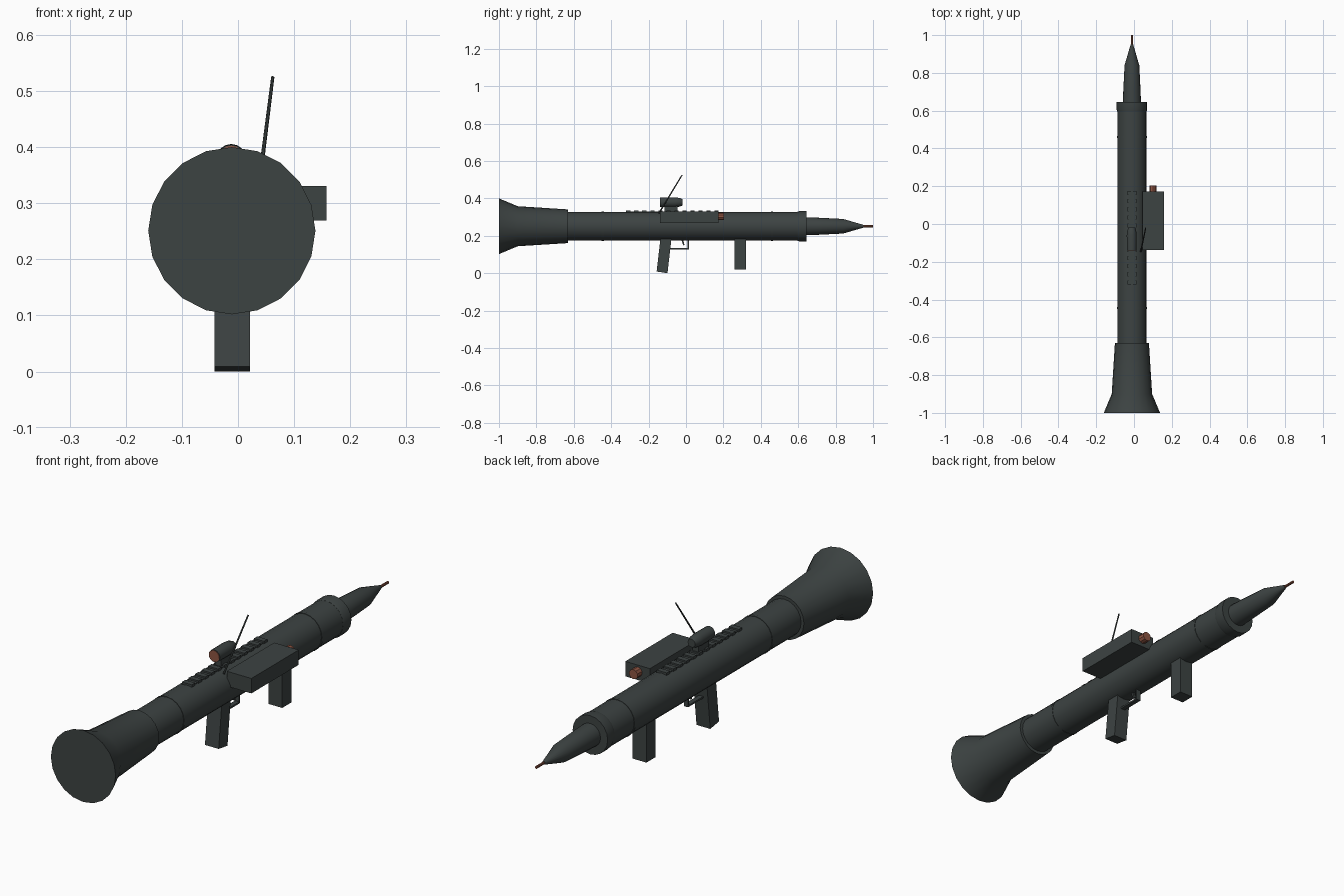
import bpy, bmesh, math
from mathutils import Vector

if "Cube" in bpy.data.objects:
    bpy.data.objects.remove(bpy.data.objects["Cube"])

CX, CZ = -0.011, 0.251   # axis of the tube


def material(name, rgb):
    m = bpy.data.materials.new(name)
    m.diffuse_color = (*rgb, 1)
    m.use_nodes = True
    m.node_tree.nodes["Principled BSDF"].inputs["Base Color"].default_value = m.diffuse_color
    return m


GREY = material("dark grey green", (0.046, 0.056, 0.055))
COPPER = material("copper", (0.27, 0.09, 0.055))


def finish(name, bm, mat, smooth=False):
    bmesh.ops.recalc_face_normals(bm, faces=bm.faces)
    me = bpy.data.meshes.new(name)
    bm.to_mesh(me)
    bm.free()
    ob = bpy.data.objects.new(name, me)
    bpy.context.collection.objects.link(ob)
    me.materials.append(mat)
    if smooth:
        bpy.ops.object.select_all(action='DESELECT')
        ob.select_set(True)
        bpy.context.view_layer.objects.active = ob
        bpy.ops.object.shade_smooth_by_angle(angle=math.radians(25))
    return ob


def lathe(name, profile, mat=GREY, sides=20, cx=CX, cz=CZ):
    """Capped solid of revolution along y from (y, radius) pairs."""
    bm = bmesh.new()
    rings = []
    for y, r in profile:
        rings.append([bm.verts.new((cx + r * math.sin(2 * math.pi * i / sides), y,
                                    cz + r * math.cos(2 * math.pi * i / sides)))
                      for i in range(sides)])
    for a, b in zip(rings, rings[1:]):
        for i in range(sides):
            j = (i + 1) % sides
            bm.faces.new((a[i], a[j], b[j], b[i]))
    bm.faces.new(rings[0])
    bm.faces.new(rings[-1])
    return finish(name, bm, mat, True)


def extrude_x(name, outline, x0, x1, mat=GREY):
    """Side outline of (y, z) points extruded from x0 to x1."""
    bm = bmesh.new()
    f = bm.faces.new([bm.verts.new((x0, y, z)) for y, z in outline])
    ext = bmesh.ops.extrude_face_region(bm, geom=[f])
    for v in ext["geom"]:
        if isinstance(v, bmesh.types.BMVert):
            v.co.x = x1
    return finish(name, bm, mat)


def box(name, x0, x1, y0, y1, z0, z1, mat=GREY):
    return extrude_x(name, [(y0, z0), (y1, z0), (y1, z1), (y0, z1)], x0, x1, mat)


# Launch tube, muzzle collar, exhaust bell
lathe("launch_tube", [(-0.64, 0.077), (0.61, 0.077)])
lathe("muzzle_collar", [(0.595, 0.0775), (0.605, 0.0805), (0.645, 0.0805)])
lathe("exhaust_bell", [(-1.0, 0.149), (-0.9, 0.107), (-0.63, 0.09)])
for i, y in enumerate((-0.445, 0.46)):
    lathe(f"tube_band_{i + 1}", [(y - 0.006, 0.0788), (y + 0.006, 0.0788)])

# Rocket and its fuse rod
lathe("rocket", [(0.64, 0.048), (0.70, 0.046), (0.84, 0.039), (0.95, 0.007)])
lathe("rocket_fuse", [(0.945, 0.0055), (1.0, 0.0055)], COPPER, 10)

# Top rail: base strip with cross slats
box("rail_base", -0.030, 0.008, -0.32, 0.175, 0.31, 0.3285)
SLATS = 12
for i in range(SLATS):
    y = -0.32 + i * (0.495 - 0.022) / (SLATS - 1)
    box(f"rail_slat_{i + 1}", -0.034, 0.012, y, y + 0.022, 0.315, 0.335)

# Sight with lens and mount
lathe("sight", [(-0.138, 0.0255), (-0.06, 0.0265), (-0.035, 0.0235), (-0.018, 0.017)],
      sides=16, cx=-0.012, cz=0.379)
lathe("sight_lens", [(-0.140, 0.0235), (-0.136, 0.0235)], COPPER, 16, -0.012, 0.379)
box("sight_mount", -0.026, 0.002, -0.115, -0.045, 0.33, 0.36)

# Side electronics box with copper knob
box("side_box", 0.045, 0.158, -0.138, 0.173, 0.269, 0.331)
lathe("side_box_knob", [(0.17, 0.020), (0.203, 0.020)], COPPER, 10, 0.10, 0.304)

# Antenna rod
a, b = Vector((0.036, -0.145, 0.32)), Vector((0.062, -0.021, 0.525))
bm = bmesh.new()
bmesh.ops.create_cone(bm, cap_ends=True, segments=8, radius1=0.004, radius2=0.003,
                      depth=(b - a).length)
rot = (b - a).to_track_quat('Z', 'Y')
for v in bm.verts:
    v.co = rot @ v.co + (a + b) / 2
finish("antenna", bm, GREY, True)

# Grips
extrude_x("rear_grip", [(-0.135, 0.20), (-0.076, 0.20), (-0.099, 0.0), (-0.157, 0.009)],
          -0.042, 0.021)
box("front_grip", -0.042, 0.021, 0.26, 0.32, 0.02, 0.20)

# Trigger guard and trigger
box("guard_bottom", -0.021, -0.001, -0.09, 0.016, 0.128, 0.135)
box("guard_front", -0.021, -0.001, 0.009, 0.016, 0.128, 0.185)
extrude_x("trigger", [(-0.028, 0.185), (-0.016, 0.185), (-0.008, 0.15), (-0.014, 0.148)],
          -0.016, -0.006)
